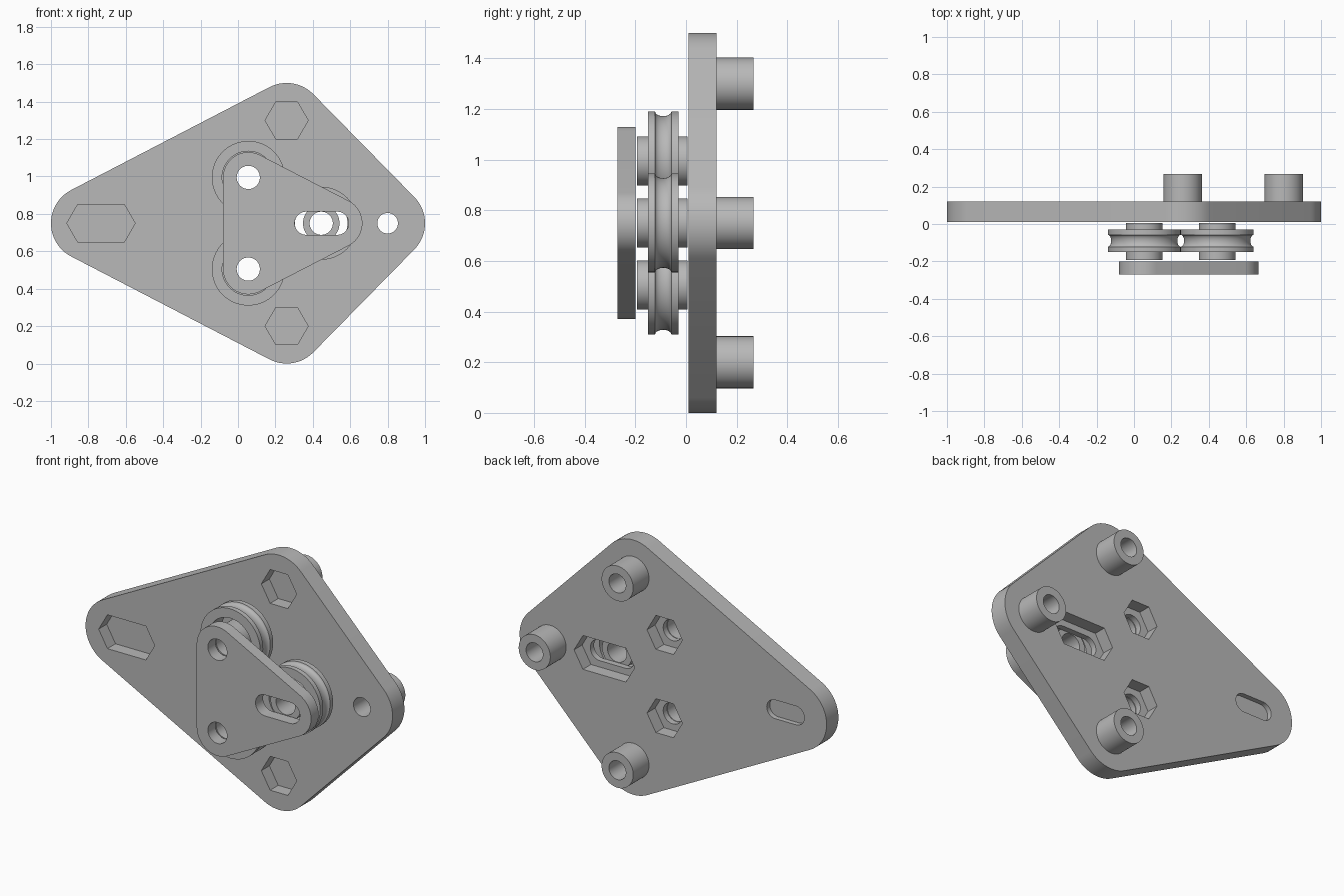
import bpy, bmesh, math
from mathutils import Vector, Matrix
from mathutils.geometry import convex_hull_2d

cube = bpy.data.objects.get("Cube")
if cube:
    bpy.data.objects.remove(cube, do_unlink=True)

grey = bpy.data.materials.new("plain_grey")
grey.use_nodes = True
grey.diffuse_color = (0.48, 0.48, 0.48, 1)
grey.node_tree.nodes["Principled BSDF"].inputs["Base Color"].default_value = grey.diffuse_color

MID = 0.75
HEX, BOLT, POST_BORE = 0.115, 0.062, 0.055
FRONT, BACK = 0.01, 0.12
FLOOR = 0.085


def make_object(name, bm):
    bmesh.ops.recalc_face_normals(bm, faces=bm.faces)
    mesh = bpy.data.meshes.new(name)
    bm.to_mesh(mesh)
    bm.free()
    mesh.materials.append(grey)
    obj = bpy.data.objects.new(name, mesh)
    bpy.context.collection.objects.link(obj)
    return obj


def prism(name, centres, radius, y0, y1, sides=64):
    """Hull of equal polygons around the (x, z) centres, extruded along y."""
    pts = [Vector((x + radius * math.cos(math.tau * i / sides),
                   z + radius * math.sin(math.tau * i / sides)))
           for x, z in centres for i in range(sides)]
    bm = bmesh.new()
    face = bm.faces.new([bm.verts.new((pts[i].x, y0, pts[i].y))
                         for i in convex_hull_2d(pts)])
    ext = bmesh.ops.extrude_face_region(bm, geom=[face])["geom"]
    verts = [v for v in ext if isinstance(v, bmesh.types.BMVert)]
    bmesh.ops.translate(bm, verts=verts, vec=(0, y1 - y0, 0))
    return make_object(name, bm)


def lathe(name, profile, x, z, steps=64):
    """Closed (radius, y) profile turned about the y axis."""
    bm = bmesh.new()
    verts = [bm.verts.new((r, y, 0)) for r, y in profile]
    edges = [bm.edges.new((v, verts[i - 1])) for i, v in enumerate(verts)]
    bmesh.ops.spin(bm, geom=verts + edges, cent=(0, 0, 0), axis=(0, 1, 0),
                   angle=math.tau, steps=steps)
    bmesh.ops.remove_doubles(bm, verts=bm.verts, dist=0.0005)
    bmesh.ops.transform(bm, verts=bm.verts, matrix=Matrix.Translation((x, 0, z)))
    return smooth(make_object(name, bm))


def tube(name, x, z, outer, inner, y0, y1):
    return lathe(name, [(outer, y0), (outer, y1), (inner, y1), (inner, y0)], x, z)


def select(obj):
    bpy.ops.object.select_all(action='DESELECT')
    obj.select_set(True)
    bpy.context.view_layer.objects.active = obj


def smooth(obj):
    select(obj)
    bpy.ops.object.shade_smooth_by_angle(angle=math.radians(30))
    return obj


def cut(obj, centres, radius, y0, y1, sides=64):
    cutter = prism("cutter", centres, radius, y0, y1, sides)
    cutter.hide_render = True
    mod = obj.modifiers.new("cut", 'BOOLEAN')
    mod.operation, mod.solver, mod.object = 'DIFFERENCE', 'EXACT', cutter
    select(obj)
    bpy.ops.object.modifier_apply(modifier=mod.name)
    bpy.data.objects.remove(cutter, do_unlink=True)


# Shared layout
upper_post, lower_post = (0.26, 1.3), (0.26, 0.2)
side_post = (0.8, MID)
axles = [(0.055, 0.995), (0.055, 0.505)]
tension_slot = [(0.365, MID), (0.53, MID)]
mount_slot = [(-0.8, MID), (-0.665, MID)]

# Main plate with nut pockets, thin pocket floors and bolt holes
plate = prism("main_plate", [(-0.8, MID), side_post, upper_post, lower_post],
              0.2, FRONT, BACK)
for spot in ([upper_post], [lower_post], mount_slot):
    cut(plate, spot, HEX, FRONT - 0.05, FLOOR, 6)
    cut(plate, spot, POST_BORE, FLOOR + 0.006, BACK + 0.05)
cut(plate, [side_post], POST_BORE, FRONT - 0.05, BACK + 0.05)
for spot in ([axles[0]], [axles[1]], tension_slot):
    cut(plate, spot, BOLT, FRONT - 0.05, BACK + 0.05)
    cut(plate, spot, HEX, BACK - FLOOR + FRONT, BACK + 0.05, 6)
smooth(plate)

# Cover plate
cover = prism("cover_plate", axles + [tension_slot[1]], 0.135, -0.27, -0.2)
for spot in ([axles[0]], [axles[1]], tension_slot):
    cut(cover, spot, BOLT, -0.35, -0.1)
smooth(cover)

# Rear standoffs
for name, (x, z) in (("upper", upper_post), ("lower", lower_post), ("side", side_post)):
    tube(name + "_standoff", x, z, 0.103, POST_BORE, BACK, 0.267)

# Grooved rollers, each on a hollow hub
groove = [(0.195 - 0.018 * math.sin(math.pi * i / 12),
           -0.09 - 0.032 * math.cos(math.pi * i / 12)) for i in range(13)]
ring = [(0.14, -0.15), (0.195, -0.15)] + groove + [(0.195, -0.03), (0.14, -0.03)]
for name, (x, z) in zip(("upper", "lower", "tension"), axles + [(0.445, MID)]):
    lathe(name + "_roller", ring, x, z)
    tube(name + "_hub", x, z, 0.0975, BOLT, -0.193, 0.006)
